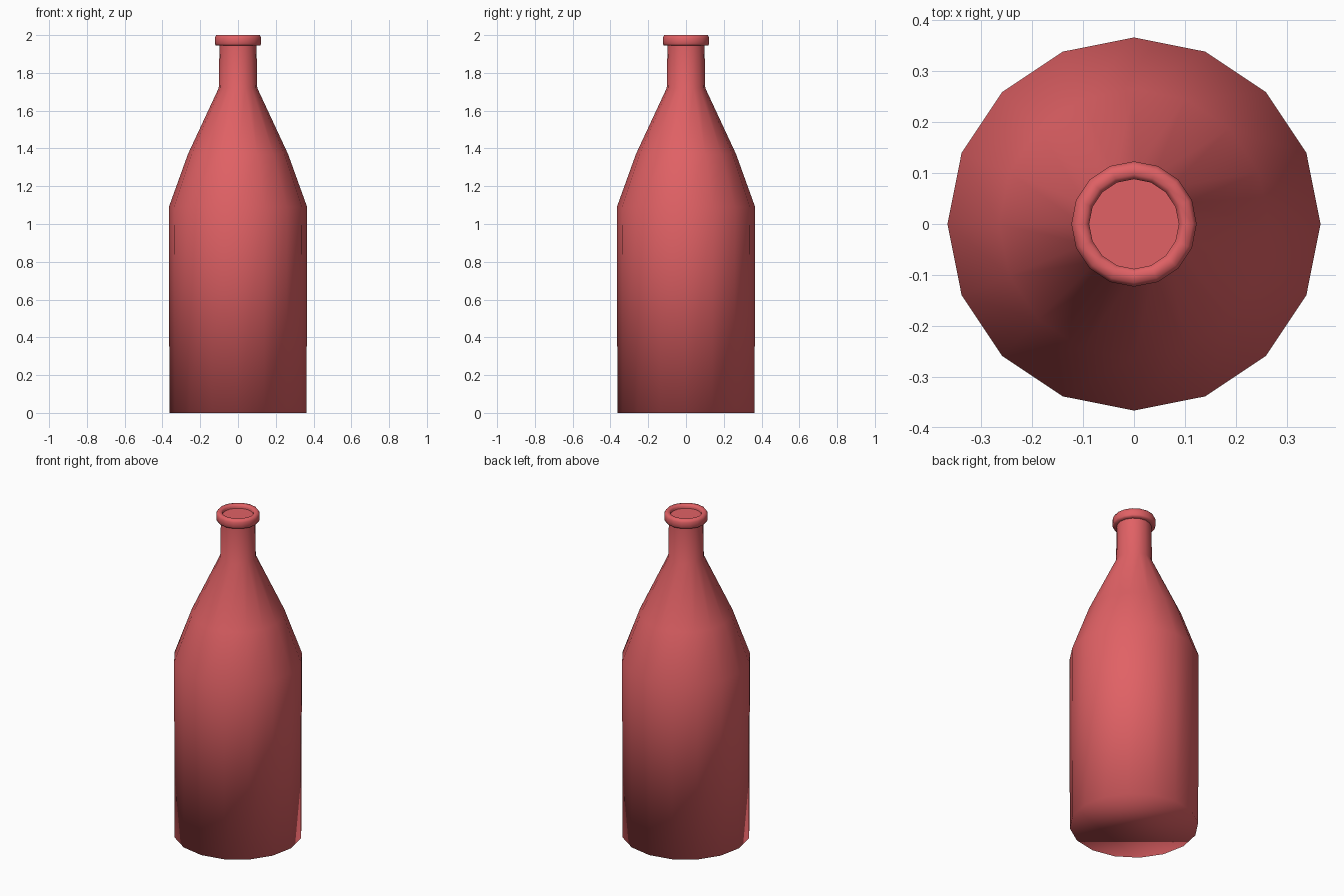
import bpy, bmesh, math

if "Cube" in bpy.data.objects:
    bpy.data.objects.remove(bpy.data.objects["Cube"], do_unlink=True)

SIDES = 16

red = bpy.data.materials.new("soft_red")
red.use_nodes = True
colour = (0.75, 0.12, 0.13, 1)
red.diffuse_color = colour
red.node_tree.nodes["Principled BSDF"].inputs["Base Color"].default_value = colour


def lathe(name, profile, cap_bottom=False, cap_top=False, smooth=True):
    """Spin (radius, height) points around z."""
    bm = bmesh.new()
    rings = []
    for r, z in profile:
        angles = [2 * math.pi * i / SIDES for i in range(SIDES)]
        rings.append([bm.verts.new((r * math.cos(a), r * math.sin(a), z)) for a in angles])
    for low, high in zip(rings, rings[1:]):
        for i in range(SIDES):
            j = (i + 1) % SIDES
            bm.faces.new((low[i], low[j], high[j], high[i]))
    if cap_bottom:
        bm.faces.new(rings[0][::-1])
    if cap_top:
        bm.faces.new(rings[-1])
    for f in bm.faces:
        f.smooth = smooth
    mesh = bpy.data.meshes.new(name)
    bm.to_mesh(mesh)
    bm.free()
    mesh.materials.append(red)
    obj = bpy.data.objects.new(name, mesh)
    bpy.context.collection.objects.link(obj)
    return obj


# Body, shoulder and neck
lathe("bottle_body", [(0.363, 0), (0.366, 1.09), (0.265, 1.37),
                      (0.102, 1.72), (0.098, 1.95)], cap_bottom=True)

# Rounded lip with a shallow inner wall
lathe("bottle_lip", [(0.097, 1.945), (0.117, 1.945), (0.123, 1.955), (0.123, 1.985),
                     (0.115, 2.0), (0.097, 2.0), (0.088, 1.992), (0.088, 1.975)])

# Flat disc closing the mouth
lathe("mouth_disc", [(0.088, 1.978)], cap_top=True, smooth=False)
